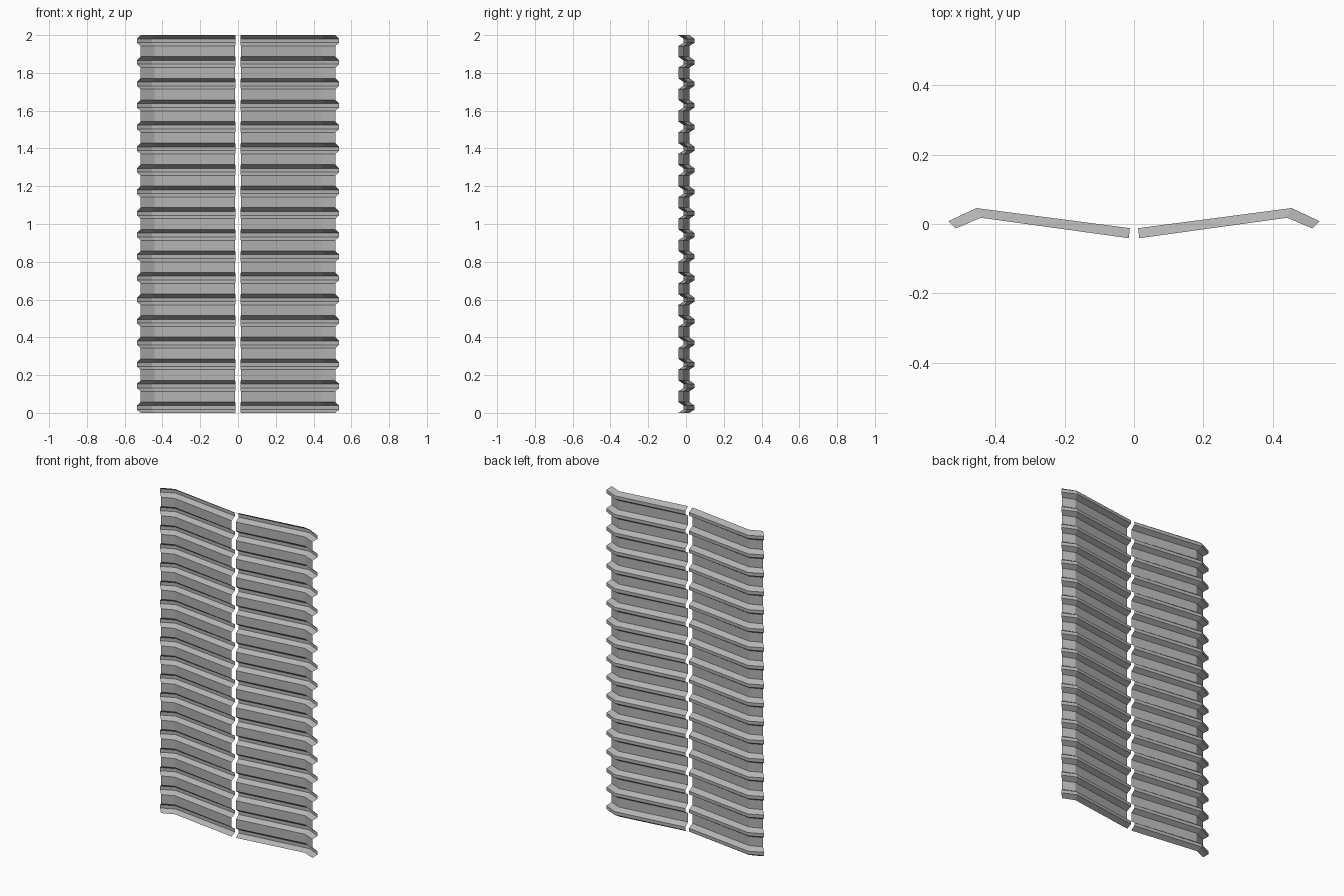
import bpy
import bmesh

cube = bpy.data.objects.get("Cube")
if cube:
    bpy.data.objects.remove(cube)

# Galvanised grey metal
metal = bpy.data.materials.new("grey_metal")
metal.use_nodes = True
grey = (0.45, 0.45, 0.45, 1)
metal.diffuse_color = grey
metal.node_tree.nodes["Principled BSDF"].inputs["Base Color"].default_value = grey

# Plan paths of the ridges (front) and grooves (back), from the middle outward
FRONT = [(0.015, -0.041), (0.442, 0.018), (0.515, -0.013)]
BACK = [(0.012, -0.012), (0.455, 0.046), (0.536, 0.008)]

# One groove: slope in, back flat, slope out
GROOVES = 18
GROOVE = 0.058
PITCH = (2 - GROOVE) / (GROOVES - 1)
PROFILE = [(0, FRONT), (0.018, BACK), (0.038, BACK), (GROOVE, FRONT)]


def corrugated_panel(name, side):
    """Single folded sheet; side is +1 for the left and -1 for the right."""
    bm = bmesh.new()
    rows = []
    for i in range(GROOVES):
        for dz, path in PROFILE:
            z = i * PITCH + dz
            rows.append([bm.verts.new((side * x, y, z)) for x, y in path])
    for low, high in zip(rows, rows[1:]):
        for j in range(len(low) - 1):
            quad = [low[j], low[j + 1], high[j + 1], high[j]]
            bm.faces.new(quad if side > 0 else quad[::-1])
    mesh = bpy.data.meshes.new(name)
    bm.to_mesh(mesh)
    bm.free()
    mesh.materials.append(metal)
    obj = bpy.data.objects.new(name, mesh)
    bpy.context.collection.objects.link(obj)


corrugated_panel("left_corrugated_panel", 1)
corrugated_panel("right_corrugated_panel", -1)
